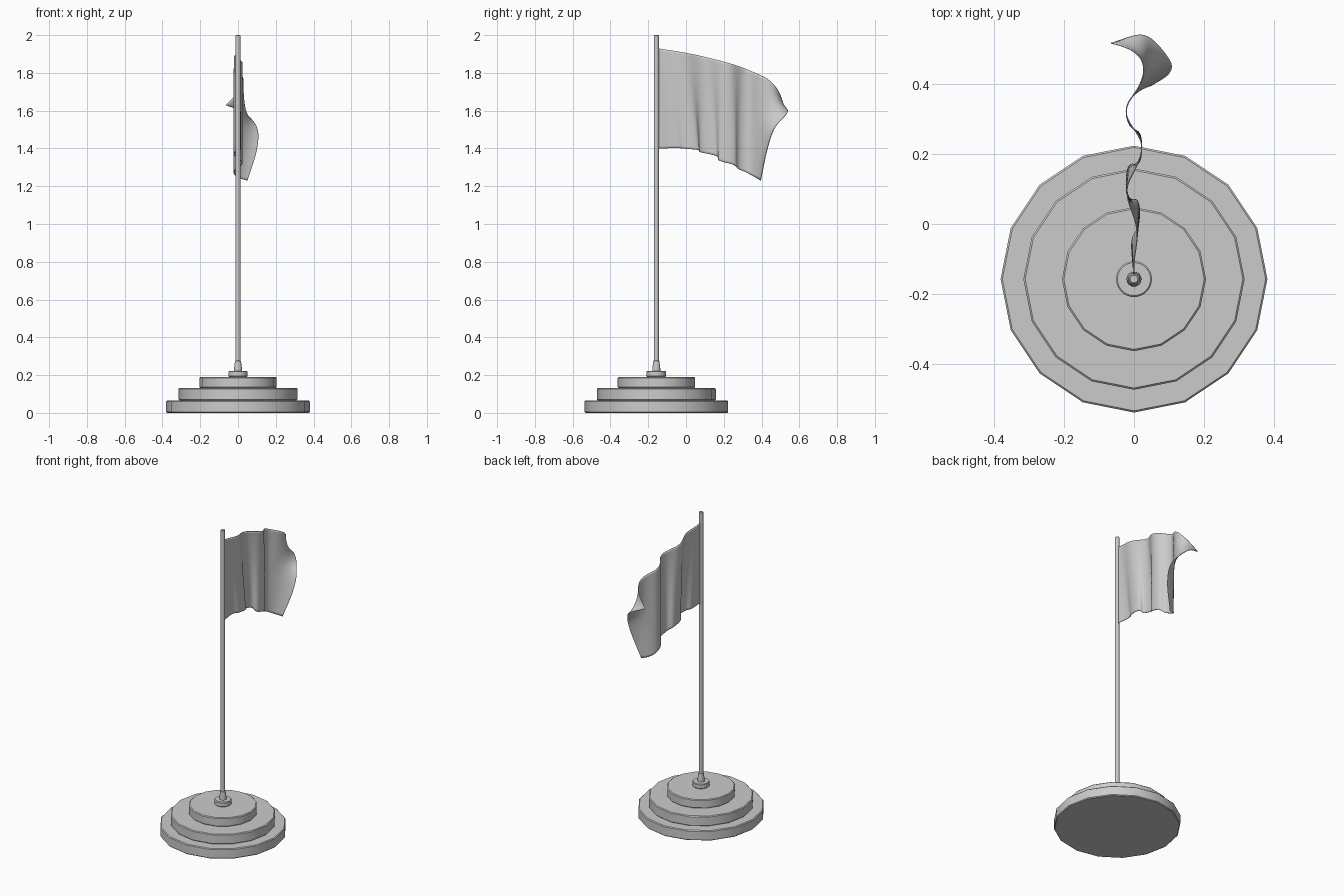
import bpy, bmesh, math
from mathutils import Vector

if "Cube" in bpy.data.objects:
    bpy.data.objects.remove(bpy.data.objects["Cube"])

CY = -0.157  # pole axis position in y

grey = bpy.data.materials.new("plain_grey")
grey.diffuse_color = (0.6, 0.6, 0.6, 1)
grey.use_nodes = True
grey.node_tree.nodes["Principled BSDF"].inputs["Base Color"].default_value = grey.diffuse_color


def finish(name, bm, angle=30):
    bmesh.ops.recalc_face_normals(bm, faces=bm.faces)
    me = bpy.data.meshes.new(name)
    bm.to_mesh(me)
    bm.free()
    me.materials.append(grey)
    ob = bpy.data.objects.new(name, me)
    bpy.context.collection.objects.link(ob)
    bpy.ops.object.select_all(action='DESELECT')
    ob.select_set(True)
    bpy.context.view_layer.objects.active = ob
    bpy.ops.object.shade_smooth_by_angle(angle=math.radians(angle))
    return ob


def lathe(name, profile, sides):
    """Closed solid turned around the pole axis from (radius, z) points."""
    bm = bmesh.new()
    rings = []
    for r, z in profile:
        rings.append([bm.verts.new((r * math.cos(2 * math.pi * i / sides),
                                    CY + r * math.sin(2 * math.pi * i / sides), z))
                      for i in range(sides)])
    for a, b in zip(rings, rings[1:]):
        for i in range(sides):
            j = (i + 1) % sides
            bm.faces.new((a[i], a[j], b[j], b[i]))
    bm.faces.new(rings[0][::-1])
    bm.faces.new(rings[-1])
    return finish(name, bm)


def disc(name, r, z0, z1, sides, b):
    """Disc with chamfered rims."""
    lathe(name, [(r - b, z0), (r, z0 + b), (r, z1 - b), (r - b, z1)], sides)


# stepped base
disc("base_lower_step", 0.38, 0.0, 0.066, 16, 0.005)
disc("base_middle_step", 0.315, 0.066, 0.132, 16, 0.005)
disc("base_upper_step", 0.205, 0.132, 0.19, 16, 0.005)

# collar, sleeve and pole
disc("pole_collar", 0.051, 0.19, 0.222, 32, 0.004)
lathe("pole_sleeve", [(0.021, 0.22), (0.021, 0.235), (0.016, 0.275), (0.013, 0.277)], 24)
disc("pole", 0.0135, 0.2, 2.0, 24, 0.003)


def curve(points, t):
    """Catmull-Rom curve through the points, t from 0 to 1."""
    p = [Vector(q) for q in points]
    p = [2 * p[0] - p[1]] + p + [2 * p[-1] - p[-2]]
    n = len(p) - 3
    i = min(int(t * n), n - 1)
    f = t * n - i
    a, b, c, d = p[i:i + 4]
    return 0.5 * (2 * b + (c - a) * f + (2 * a - 5 * b + 4 * c - d) * f * f
                  + (3 * b - a - 3 * c + d) * f ** 3)


# flag edges: top and bottom in (0, y, z), free end in (x, y, z)
TOP = [(0, -0.15, 1.93), (0, 0.0, 1.906), (0, 0.14, 1.875), (0, 0.28, 1.835), (0, 0.40, 1.785)]
BOTTOM = [(0, -0.15, 1.40), (0, -0.01, 1.40), (0, 0.10, 1.378), (0, 0.215, 1.325), (0, 0.335, 1.265)]
FREE = [(-0.065, 0.515, 1.63), (0.03, 0.537, 1.59), (0.10, 0.47, 1.51),
        (0.10, 0.43, 1.395), (0.05, 0.395, 1.23)]


def body(s, v):
    """Rippled part of the cloth, from pole to the last fold."""
    p = curve(TOP, s).lerp(curve(BOTTOM, s), v)
    q = p.y + 0.09 * (1 - v) * max(0, 1 - 1.5 * s)
    phase = 2 * math.pi * (q - 0.17) / 0.2
    ramp = min(1, s / 0.45)
    p.x = 0.022 * ramp * math.sin(phase)
    p.y -= 0.017 * v * ramp * min(1, 4 * (1 - s)) * math.sin(2 * phase)
    return p


def cloth(s, v):
    if s <= 0.75:
        return body(s / 0.75, v)
    # curled free end, leaving the body along its tangent
    t = (s - 0.75) / 0.25
    a = body(1, v)
    tangent = (a - body(0.99, v)).normalized()
    e = curve(FREE, v)
    c = a + tangent * (e - a).length * 0.5
    return a * (1 - t) ** 2 + c * (2 * t * (1 - t)) + e * t * t


# waving flag
NU, NV = 96, 40
bm = bmesh.new()
grid = [[bm.verts.new(cloth(i / NU, j / NV)) for j in range(NV + 1)] for i in range(NU + 1)]
for i in range(NU):
    for j in range(NV):
        bm.faces.new((grid[i][j], grid[i + 1][j], grid[i + 1][j + 1], grid[i][j + 1]))
flag = finish("flag", bm, 80)
mod = flag.modifiers.new("cloth_thickness", 'SOLIDIFY')
mod.thickness = 0.003
mod.offset = 0
